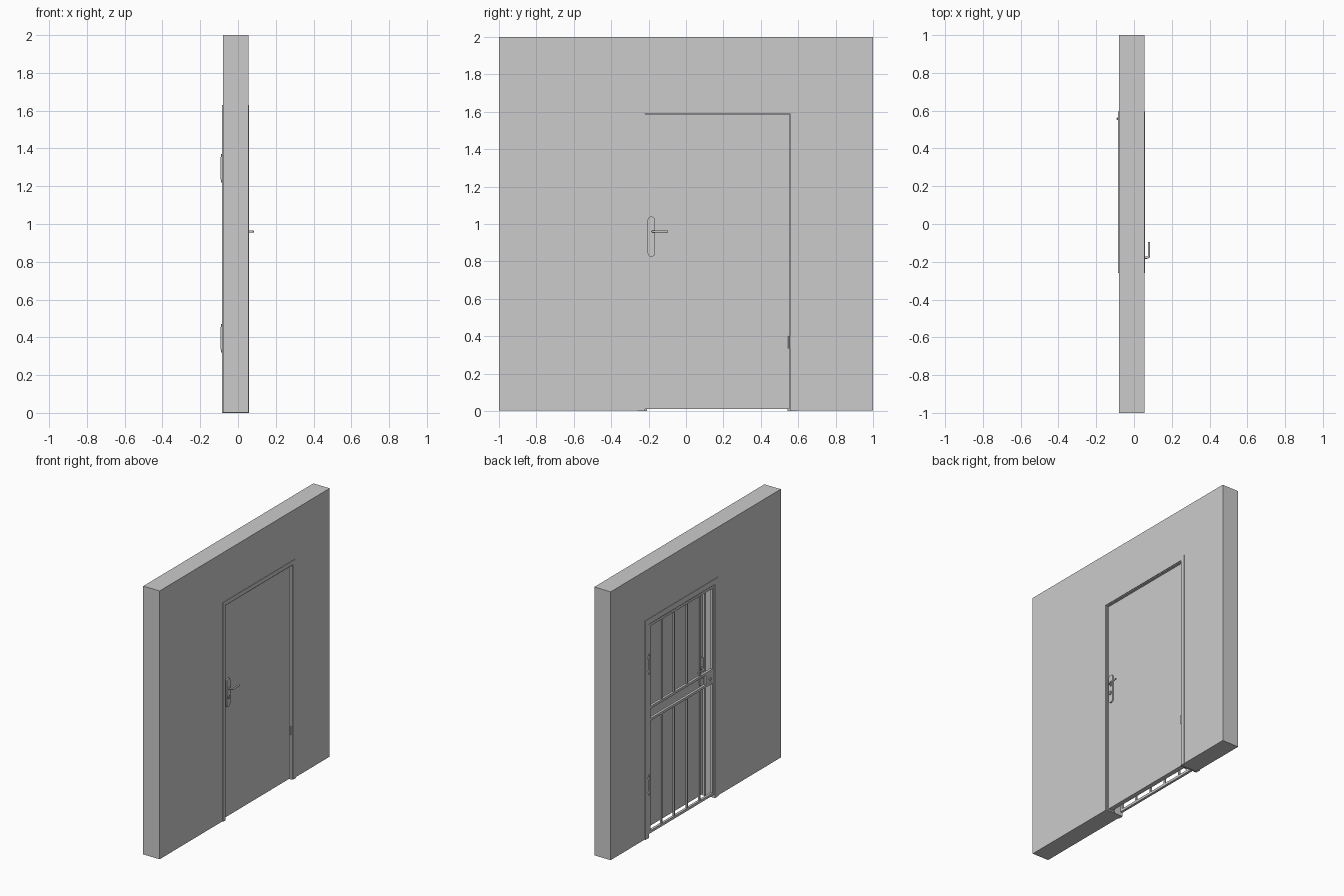
import bpy, bmesh, math
from mathutils import Vector

if "Cube" in bpy.data.objects:
    bpy.data.objects.remove(bpy.data.objects["Cube"])

Y0, Y1, ZT = -0.22, 0.555, 1.59      # clear opening
YC = (Y0 + Y1) / 2


def finish(name, bm, smooth=False):
    bmesh.ops.recalc_face_normals(bm, faces=bm.faces)
    me = bpy.data.meshes.new(name)
    bm.to_mesh(me)
    bm.free()
    ob = bpy.data.objects.new(name, me)
    bpy.context.collection.objects.link(ob)
    if smooth:
        bpy.context.view_layer.objects.active = ob
        ob.select_set(True)
        bpy.ops.object.shade_smooth_by_angle(angle=math.radians(35))
        ob.select_set(False)
    return ob


def extrude_x(name, pts, x0, x1, smooth=False):
    """Extrude a (y, z) outline from x0 to x1."""
    bm = bmesh.new()
    f = bm.faces.new([bm.verts.new((x0, y, z)) for y, z in pts])
    g = bmesh.ops.extrude_face_region(bm, geom=[f])['geom']
    bmesh.ops.translate(bm, vec=(x1 - x0, 0, 0),
                        verts=[v for v in g if isinstance(v, bmesh.types.BMVert)])
    return finish(name, bm, smooth)


def box(name, x0, x1, y0, y1, z0, z1):
    return extrude_x(name, [(y0, z0), (y1, z0), (y1, z1), (y0, z1)], x0, x1)


def surround(name, inner, outer, x0, x1, z0=0.0):
    """Three-sided frame; inner/outer are offsets from the clear opening."""
    a, b, c = Y0 - inner, Y1 + inner, ZT + inner
    d, e, f = Y0 - outer, Y1 + outer, ZT + outer
    return extrude_x(name, [(d, z0), (a, z0), (a, c), (b, c),
                            (b, z0), (e, z0), (e, f), (d, f)], x0, x1)


def rod(name, p, q, r, sides=20):
    p, q = Vector(p), Vector(q)
    bm = bmesh.new()
    bmesh.ops.create_cone(bm, cap_ends=True, segments=sides, radius1=r, radius2=r,
                          depth=(q - p).length)
    bmesh.ops.rotate(bm, verts=bm.verts,
                     matrix=Vector((0, 0, 1)).rotation_difference(q - p).to_matrix())
    bmesh.ops.translate(bm, verts=bm.verts, vec=(p + q) / 2)
    return finish(name, bm, True)


def stadium(y, z0, z1, r, n=10):
    pts = []
    for zc, start in ((z1 - r, 0), (z0 + r, math.pi)):
        pts += [(y + r * math.cos(start + math.pi * i / n),
                 zc + r * math.sin(start + math.pi * i / n)) for i in range(n + 1)]
    return pts


def lever(name, pts, r):
    cu = bpy.data.curves.new(name, 'CURVE')
    cu.dimensions = '3D'
    cu.bevel_depth, cu.bevel_resolution, cu.use_fill_caps = r, 4, True
    sp = cu.splines.new('POLY')
    sp.points.add(len(pts) - 1)
    for p, co in zip(sp.points, pts):
        p.co = (*co, 1)
    ob = bpy.data.objects.new(name, cu)
    bpy.context.collection.objects.link(ob)


# Wall with doorway
wy0, wy1, wz = Y0 - 0.01, Y1 + 0.01, ZT + 0.01
extrude_x("wall", [(-1, 0.003), (wy0, 0.003), (wy0, wz), (wy1, wz),
                   (wy1, 0.003), (1, 0.003), (1, 2), (-1, 2)], -0.08, 0.055)

# Door lining, stop and face trims
surround("door_lining", 0, 0.01, -0.08, 0.046)
surround("door_stop", -0.012, 0, -0.008, 0.008)
surround("front_trim", 0.01, 0.04, 0.05, 0.059)
surround("front_trim_bead", 0.004, 0.012, 0.044, 0.053)
surround("rear_trim", 0.0, 0.04, -0.084, -0.078)

# Door leaf and its hinge
box("door_leaf", 0.008, 0.043, Y0 + 0.002, Y1 - 0.002, 0.01, ZT - 0.002)
rod("door_hinge", (0.046, 0.551, 0.335), (0.046, 0.551, 0.40), 0.005)

# Lever handles on both door faces
for side, face, s in (("front", 0.043, 1), ("rear", 0.008, -1)):
    extrude_x(side + "_handle_plate", stadium(-0.185, 0.825, 1.04, 0.02),
              face, face + s * 0.009, True)
    extrude_x(side + "_key_cylinder", stadium(-0.185, 0.884, 0.914, 0.009),
              face, face + s * 0.015, True)
    rod(side + "_handle_collar", (face, -0.178, 0.96), (face + s * 0.014, -0.178, 0.96), 0.011)
    bend = [(face + s * (0.026 + 0.01 * math.sin(t)), -0.168 - 0.01 * math.cos(t), 0.96)
            for t in [i * math.pi / 12 for i in range(7)]]
    lever(side + "_lever", [(face, -0.178, 0.96)] + bend +
          [(face + s * 0.036, -0.095, 0.96)], 0.006)

# Security gate frame and rails
gx0, gx1, b = -0.079, -0.061, 0.018
ga, gb, gz0, gz1 = Y0 + 0.004, Y1 - 0.004, 0.025, ZT - 0.006
for nm, y in (("left", gb - b), ("right", ga)):
    box("gate_stile_" + nm, gx0, gx1, y, y + b, gz0, gz1)
rails = {"bottom": gz0, "lower_middle": 0.86, "upper_middle": 0.95, "top": gz1 - b}
for nm, z in rails.items():
    box("gate_rail_" + nm, gx0, gx1, ga + b, gb - b, z, z + b)

# Gate bars in the upper and lower panels
for i in range(1, 5):
    y = ga + b / 2 + (gb - ga - b) * i / 5
    for nm, z0, z1 in (("lower", gz0 + b, 0.86), ("upper", 0.95 + b, gz1 - b)):
        box(f"gate_bar_{nm}_{i}", -0.076, -0.064, y - 0.006, y + 0.006, z0, z1)

# Gate lock
box("gate_lock_case", gx0 + 0.001, gx1, ga + b, ga + b + 0.075, 0.86 + b, 0.95)
rod("gate_lock_cylinder", (-0.084, -0.17, 0.905), (-0.056, -0.17, 0.905), 0.011)

# Gate hinges with barrel and pins
for nm, z in (("lower", 0.32), ("upper", 1.22)):
    box(f"gate_hinge_leaf_{nm}", -0.086, -0.078, 0.535, 0.575, z + 0.03, z + 0.12)
    rod(f"gate_hinge_barrel_{nm}", (-0.086, 0.558, z + 0.015), (-0.086, 0.558, z + 0.135), 0.007)
    rod(f"gate_hinge_pin_{nm}", (-0.086, 0.558, z), (-0.086, 0.558, z + 0.15), 0.0045)
